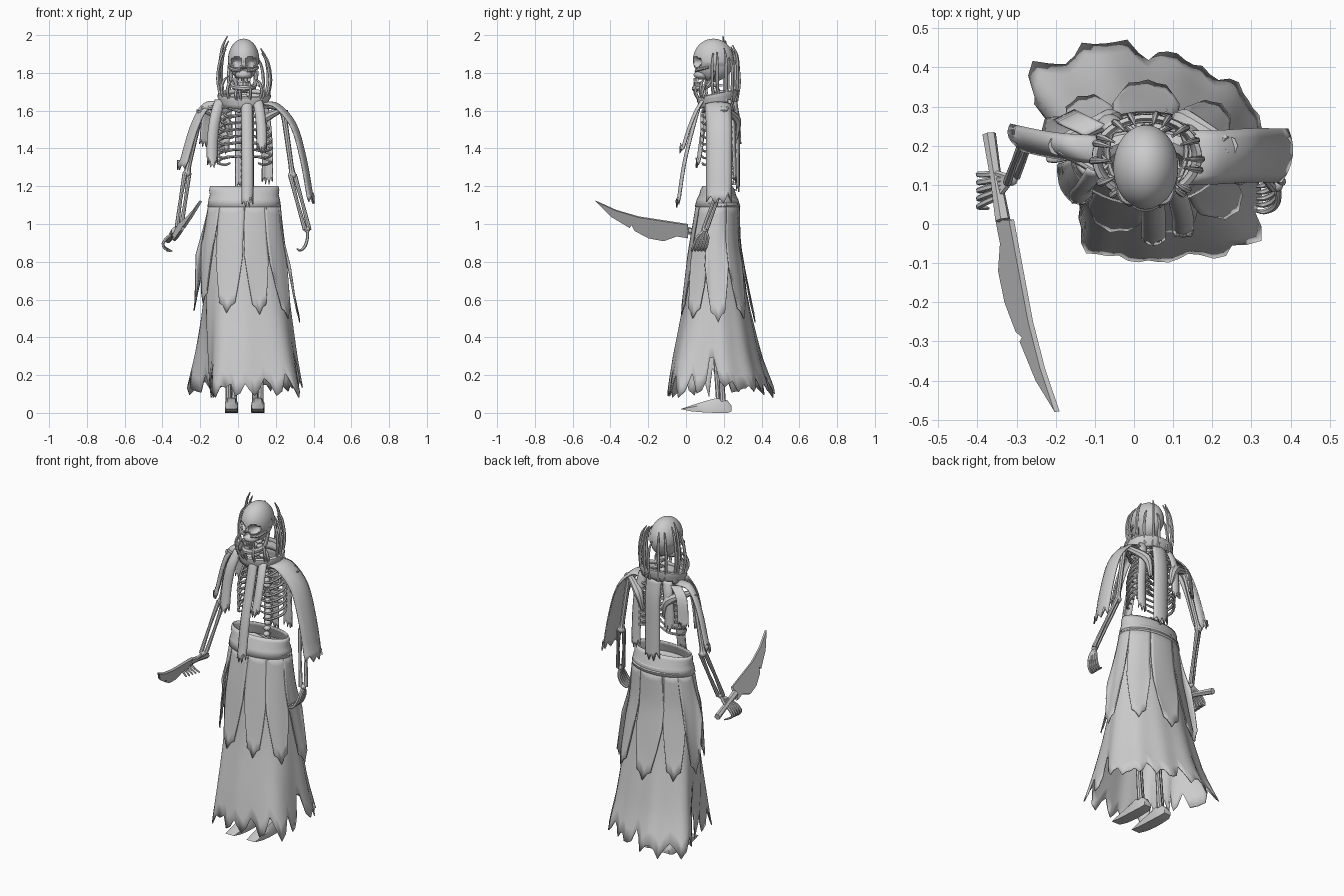
import bpy, bmesh, math, random
from mathutils import Vector, Matrix

random.seed(4)
cube = bpy.data.objects.get("Cube")
if cube:
    bpy.data.objects.remove(cube)

grey = bpy.data.materials.new("worn_grey")
grey.use_nodes = True
grey.diffuse_color = (0.6, 0.6, 0.6, 1)
grey.node_tree.nodes["Principled BSDF"].inputs["Base Color"].default_value = (0.6, 0.6, 0.6, 1)


def finish(name, bm, thick=0, angle=40):
    """Turn a bmesh into a shaded object, with cloth thickness if asked."""
    bmesh.ops.recalc_face_normals(bm, faces=bm.faces)
    mesh = bpy.data.meshes.new(name)
    bm.to_mesh(mesh)
    bm.free()
    mesh.materials.append(grey)
    ob = bpy.data.objects.new(name, mesh)
    bpy.context.collection.objects.link(ob)
    bpy.ops.object.select_all(action='DESELECT')
    ob.select_set(True)
    bpy.context.view_layer.objects.active = ob
    bpy.ops.object.shade_smooth_by_angle(angle=math.radians(angle))
    if thick:
        ob.modifiers.new("thickness", 'SOLIDIFY').thickness = thick


def smooth_path(pts, steps=4):
    """Catmull-Rom samples through the points."""
    p = [Vector(q) for q in pts]
    p = [2 * p[0] - p[1]] + p + [2 * p[-1] - p[-2]]
    out = []
    for a, b, c, d in zip(p, p[1:], p[2:], p[3:]):
        for i in range(steps):
            t = i / steps
            out.append(0.5 * (2 * b + (c - a) * t + (2 * a - 5 * b + 4 * c - d) * t * t
                              + (3 * b - a - 3 * c + d) * t ** 3))
    return out + [p[-2]]


def tube(bm, pts, radii, sides=8, steps=4):
    """Tapered round tube along a smooth path."""
    path = smooth_path(pts, steps)
    last = (path[1] - path[0]).normalized()
    side = last.orthogonal().normalized()
    rings = []
    for i, c in enumerate(path):
        tan = (path[min(i + 1, len(path) - 1)] - path[max(i - 1, 0)]).normalized()
        side = last.rotation_difference(tan) @ side
        last = tan
        f = i / (len(path) - 1) * (len(radii) - 1)
        k = min(int(f), len(radii) - 2)
        r = radii[k] + (radii[k + 1] - radii[k]) * (f - k)
        rings.append([bm.verts.new(c + Matrix.Rotation(math.tau * j / sides, 3, tan) @ side * r)
                      for j in range(sides)])
    skin(bm, rings)


def skin(bm, rings):
    """Join closed rings and cap both ends."""
    for a, b in zip(rings, rings[1:]):
        for j in range(len(a)):
            bm.faces.new((a[j], a[j - 1], b[j - 1], b[j]))
    bm.faces.new(rings[0])
    bm.faces.new(rings[-1])


def grid(bm, rows, closed=False):
    rows = [[bm.verts.new(v) for v in row] for row in rows]
    for a, b in zip(rows, rows[1:]):
        for j in range(0 if closed else 1, len(a)):
            bm.faces.new((a[j - 1], a[j], b[j], b[j - 1]))


def ball(bm, loc, size, u=12, v=8):
    m = Matrix.Translation(loc) @ Matrix.Diagonal((*size, 1))
    return bmesh.ops.create_uvsphere(bm, u_segments=u, v_segments=v, radius=1, matrix=m)["verts"]


def block(bm, loc, size):
    bmesh.ops.create_cube(bm, size=1, matrix=Matrix.Translation(loc) @ Matrix.Diagonal((*size, 1)))


def strip(name, pts, width, across, bow=0.015, jag=0.05, out=(0, 0, 0)):
    """Hanging cloth strip with a bowed section and a torn end."""
    path, across, out = smooth_path(pts), Vector(across).normalized(), Vector(out)
    rows = []
    for i, c in enumerate(path):
        row = []
        for j in range(7):
            s = j / 3 - 1
            v = c + across * s * width / 2 - out * bow * s * s
            if i == len(path) - 1:
                v.z += jag * (j % 2) * random.uniform(0.5, 1) + jag * 0.5 * abs(s)
            row.append(v)
        rows.append(row)
    bm = bmesh.new()
    grid(bm, rows)
    finish(name, bm, 0.007)


# Skirt: height, centre x, centre y, half width, half depth
PROFILE = [(1.13, .035, .17, .183, .108), (.9, .03, .155, .205, .127), (.6, .035, .16, .235, .168),
           (.3, .037, .165, .268, .23), (.08, .037, .185, .3, .283)]
# Folds that swing the hem out or in: degrees, spread, amount
FOLDS = [(180, 24, -.42), (147, 17, .33), (115, 15, .13), (70, 20, -.06), (10, 22, .04),
         (-43, 15, .26), (-70, 12, .05), (-115, 12, .06), (-148, 16, -.22)]


def near(a, deg, spread):
    d = (math.degrees(a) - deg + 180) % 360 - 180
    return math.exp(-(d / spread) ** 2)


def skirt_point(a, z, grow=0):
    for p, q in zip(PROFILE, PROFILE[1:]):
        if z >= q[0]:
            break
    t = (p[0] - z) / (p[0] - q[0])
    _, cx, cy, rx, ry = (m + (n - m) * t for m, n in zip(p, q))
    drop = max(0, 1.13 - z)
    k = 1 + drop * .02 * math.sin(11 * a) + drop ** 2 * sum(n * near(a, d, w) for d, w, n in FOLDS)
    return Vector((cx + (rx * k + grow) * math.cos(a), cy + (ry * k + grow) * math.sin(a), z))


COLS = 72
hem = [0.08 + random.uniform(0, 0.04) + (0, .05, .11, .05)[j % 4] * random.uniform(0.3, 1.2)
       + .13 * near(math.tau * j / COLS, -5, 7) for j in range(COLS)]
bm = bmesh.new()
grid(bm, [[skirt_point(math.tau * j / COLS, 1.13 + (hem[j] - 1.13) * i / 14) for j in range(COLS)]
          for i in range(15)], True)
finish("skirt", bm, 0.006)

# Torn overskirt panels: angle, half angle, lowest height, flare
PANELS = [(-112, 23, .53, .006), (-72, 19, .52, .006), (-35, 22, .5, .015), (2, 22, .48, .035),
          (45, 22, .5, .012), (90, 24, .48, .012), (130, 20, .5, .01), (160, 20, .54, .045),
          (-157, 24, .58, .02)]
for n, (deg, half, low, flare) in enumerate(PANELS):
    rows = []
    for i in range(11):
        row = []
        for j in range(9):
            s = j / 4 - 1
            z = 1.11 + (low + 0.3 * abs(s) ** 2.5 + 0.03 * (j % 2) - 1.11) * i / 10
            row.append(skirt_point(math.radians(deg + half * s * (1 - 0.012 * i)), z,
                                   0.006 + flare * (i / 10) ** 1.5))
        rows.append(row)
    bm = bmesh.new()
    grid(bm, rows)
    finish(f"overskirt_panel_{n + 1}", bm, 0.006)


def band(name, rows, cy, tilt, thick):
    """Tilted cloth ring from height, half width, half depth."""
    bm = bmesh.new()
    ring = [math.tau * j / 40 for j in range(40)]
    grid(bm, [[(.033 + rx * math.cos(a), cy + ry * math.sin(a), z + tilt * ry * math.sin(a))
               for a in ring] for z, rx, ry in rows], True)
    finish(name, bm, thick)


band("waistband", [(1.2, .181, .08), (1.18, .186, .091), (1.155, .182, .097),
                   (1.13, .189, .11), (1.09, .195, .121)], .167, 0, 0.008)
band("collar", [(1.68, .115, .09), (1.695, .128, .1), (1.69, .14, .11), (1.67, .141, .111),
                (1.65, .128, .102), (1.63, .13, .1)], .17, .2, 0.012)

# Scarf strips hanging from the collar
DOWN = (("front_strip_centre", .05, (.07, .03, -.02, -.055), 1.08, .062),
        ("front_strip_left", .125, (.08, .04, .0, -.035), 1.37, .055),
        ("front_strip_right", -.135, (.13, .09, .07, .05), 1.29, .06),
        ("back_strip_wide", .035, (.27, .285, .285, .285), 1.16, .1),
        ("back_strip_right", -.075, (.26, .28, .28, .28), 1.36, .06),
        ("back_strip_left", .155, (.24, .26, .265, .27), 1.2, .06))
for name, x, ys, low, width in DOWN:
    side = -1 if "front" in name else 1
    start = .033 + (x - .033) * .75
    pts = [(start + (x - start) * min(1, i * .6), y, 1.66 + (low - 1.66) * (i / 3) ** 1.3)
           for i, y in enumerate(ys)]
    strip(name, pts, width, (1, .15 if "right" in name else 0, 0), out=(0, side, 0))
strip("left_shoulder_cape", [(.14, .17, 1.65), (.22, .17, 1.635), (.31, .175, 1.53), (.365, .175, 1.34),
                             (.406, .175, 1.1)], .14, (.12, 1, 0), .02, .06, (1, 0, .6))
strip("right_shoulder_cape", [(-.09, .19, 1.65), (-.18, .195, 1.64), (-.25, .205, 1.52),
                              (-.32, .22, 1.28)], .08, (-.45, 1, 0), .02, .05, (-1, 0, .6))
strip("right_back_tatter", [(-.1, .24, 1.64), (-.16, .27, 1.58), (-.18, .28, 1.4)], .06, (1, .5, 0))

# Spikes rising from the collar round the head
bm = bmesh.new()
for i in range(18):
    a = math.tau * (i + .3) / 18 + random.uniform(-.12, .12)
    c, s = math.cos(a), math.sin(a)
    top = random.uniform(1.86, 1.95) if s > -.3 else random.uniform(1.71, 1.79)
    if c < -.4:
        top += .04
    if i == 8:
        top = 1.995
    h = top - 1.66
    tube(bm, [(.033 + .12 * c, .17 + .1 * s, 1.65),
              (.033 + .14 * c, .165 + .118 * s, 1.66 + .4 * h),
              (.033 + .125 * c, .165 + .112 * s, 1.66 + .8 * h),
              (.033 + .095 * c, .165 + .09 * s, top)], (.008, .009, .008, .003), 6)
finish("head_spikes", bm)

# Skull with pushed-in sockets
bm = bmesh.new()
for v in ball(bm, (.03, .145, 1.868), (.083, .108, .113), 48, 36):
    for ex, ez, r in ((-.008, 1.857, .028), (.068, 1.857, .028), (.03, 1.818, .014)):
        d = math.hypot(v.co.x - ex, (v.co.z - ez) * 1.2) / r
        if v.co.y < .14 and d < 1:
            v.co.y += .045 * (1 - d * d) ** .6
    if v.co.z < 1.84:
        v.co.x = .03 + (v.co.x - .03) * .92
ball(bm, (.03, .085, 1.79), (.045, .045, .026))
for s in (-1, 1):
    tube(bm, [(.03 + s * .02, .052, 1.81), (.03 + s * .058, .065, 1.818), (.03 + s * .076, .12, 1.83)],
         (.007, .01, .007))
for row, count in ((1.764, 8), (1.742, 7)):
    for i in range(count):
        x = (i - (count - 1) / 2) * .0095
        block(bm, (.03 + x, .046 + x * x * 14, row), (.008, .012, .018))
tube(bm, [(.03 + s * x, y, z) for s, k in ((-1, 1), (1, -1))
          for x, y, z in ((.07, .15, 1.81), (.058, .12, 1.735), (.025, .055, 1.72))[::k]],
     (.009, .014, .017, .014, .009))
finish("skull", bm)

# Spine, ribs, collar bones and pelvis
bm = bmesh.new()
for i in range(20):
    t = i / 19
    y = .22 + .02 * math.sin(t * 5) - .192 * max(0, t - .75)
    ball(bm, (.033, y, 1.12 + t * .62), (.02, .02, .015), 8, 6)
    block(bm, (.033, y + .022, 1.115 + t * .62), (.012, .035, .012))
block(bm, (.035, .085, 1.5), (.03, .014, .18))
for i in range(8):
    z, w = 1.6 - i * .036, .085 + .055 * math.sin(min(1, (i + 1) / 5) * 1.57)
    for s in (-1, 1):
        tip = .02 + max(0, i - 4) * .018
        tube(bm, [(.033 + s * x, y, z + dz) for x, y, dz in
                  ((.015, .225, .01), (w * .7, .255, .005), (w, .19, -.02), (w * .75, .105, -.035),
                   (tip, .085, -.025))], (.006, .008, .008, .007, .005), 6)
for s, x in ((-1, -.19), (1, .235)):
    tube(bm, [(.033 + s * .02, .09, 1.595), (.033 + s * .1, .12, 1.62), (x, .19, 1.61)], (.01, .009, .013))
    tube(bm, [(.033 + s * .07, .265, 1.45), (.033 + s * .1, .265, 1.55), (x, .21, 1.61)], (.01, .028, .015))
    tube(bm, [(.033, .22, 1.1), (.033 + s * .09, .2, 1.12), (.033 + s * .1, .15, 1.06),
              (.033 + s * .03, .1, 1.02)], (.025, .03, .025, .015))
finish("torso_bones", bm)


def limb(bm, a, b, c, r):
    """One upper bone, then a pair of lower bones."""
    a, b, c = Vector(a), Vector(b), Vector(c)
    tube(bm, [a, a.lerp(b, .15), a.lerp(b, .85), b], (r * 1.7, r, r * .9, r * 1.4))
    for k in (-1, 1):
        o = Vector((r * .75 * k, r * .5 * k, 0))
        tube(bm, [b + o, b.lerp(c, .5) + o * 1.2, c + o], (r * .85, r * .6, r * .8))
    ball(bm, b, (r * 1.4,) * 3)


# Arms and bony hands
for side, pts, curl in (("right", ((-.195, .2, 1.6), (-.27, .225, 1.27), (-.312, .115, .985)), -1),
                        ("left", ((.24, .2, 1.6), (.288, .205, 1.26), (.366, .1, .97)), 1)):
    bm = bmesh.new()
    limb(bm, *pts, .015)
    w = Vector(pts[2])
    ball(bm, w, (.016, .018, .016), 8, 6)
    for f in range(5):
        y = (f - 2) * .014
        reach = ((0, 0, 0), (.002, y - .012, -.04), (-.01, y * 1.2 - .025, -.085),
                 (-.035, y * 1.2 - .035, -.11), (-.055, y * 1.1 - .035, -.1)) if curl > 0 else \
                ((0, 0, 0), (-.035, y - .015, -.035), (-.07, y * 1.3 - .025, -.065),
                 (-.085, y * 1.5 - .03, -.1), (-.06 + f * .006, y * 1.6 - .03, -.13))
        tube(bm, [w + Vector(p) for p in reach], (.009, .008, .0085, .007, .004), 6, 3)
    finish(side + "_arm", bm)

# Legs and pointed shoes
SHOE = ((-.03, .02, .02, .028), (.03, .04, .008, .033), (.1, .062, .002, .035), (.16, .078, 0, .034),
        (.22, .066, 0, .031), (.242, .035, .008, .022))
for side, x in (("right", -.035), ("left", .105)):
    bm = bmesh.new()
    limb(bm, (.033 + (x - .033) * 1.3, .17, 1.08), (x, .15, .56), (x, .185, .06), .02)
    finish(side + "_leg", bm)
    bm = bmesh.new()
    skin(bm, [[bm.verts.new((x + sx * w, y, z)) for sx, z in
               ((-1, lo), (1, lo), (1, lo + (hi - lo) * .7), (.6, hi), (-.6, hi),
                (-1, lo + (hi - lo) * .7))] for y, hi, lo, w in SHOE])
    finish(side + "_shoe", bm)

# Chipped blade and grip, lying in one tilted plane
BLADE = ((.01, 1.0), (-.12, 1.02), (-.25, 1.04), (-.37, 1.075), (-.48, 1.125), (-.4, 1.045), (-.3, .985),
         (-.29, 1.0), (-.275, .97), (-.2, .93), (-.12, .915), (-.05, .94), (.01, .93))
bm = bmesh.new()
face = bm.faces.new([bm.verts.new((-.318 - .235 * y - .5 * (1 - .25 * y - z), y, z)) for y, z in BLADE])
bm.normal_update()
move = face.normal * .014
extra = bmesh.ops.extrude_face_region(bm, geom=[face])["geom"]
bmesh.ops.translate(bm, vec=move, verts=[v for v in extra if isinstance(v, bmesh.types.BMVert)])
finish("blade", bm, angle=20)
bm = bmesh.new()
tube(bm, [(-.335, .01, .965), (-.353, .12, .94), (-.37, .23, .915)], (.02, .015, .018), 6)
finish("sword_grip", bm, angle=20)
